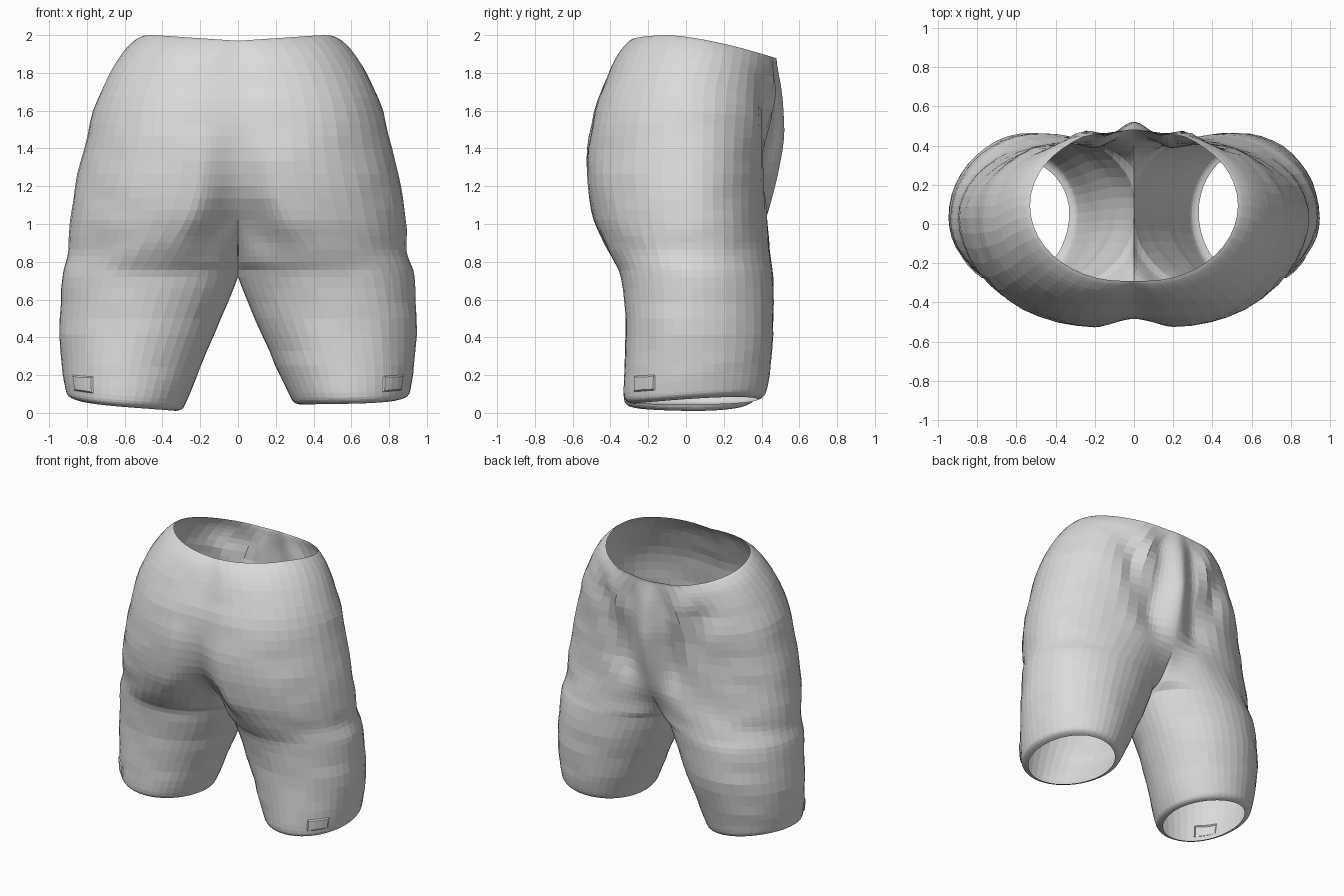
import bpy, bmesh, math
from mathutils import Vector, noise

if "Cube" in bpy.data.objects:
    bpy.data.objects.remove(bpy.data.objects["Cube"], do_unlink=True)

# Half section keys, hem to waist:
# height, outer x, inner x, front y, back y, centre front y, centre back y, bulge x
KEYS = [
    (.04, .86, .33, -.28, .38, .06, .06, .6),
    (.055, .9, .295, -.315, .41, .06, .06, .6),
    (.1, .915, .27, -.33, .43, .06, .06, .59),
    (.25, .935, .2, -.325, .45, .07, .07, .57),
    (.5, .945, .09, -.32, .465, .08, .08, .52),
    (.72, .93, 0, -.345, .46, .08, .08, .46),
    (.8, .915, 0, -.38, .45, -.07, .25, .41),
    (.9, .895, 0, -.435, .44, -.2, .35, .35),
    (1.02, .885, 0, -.485, .43, -.32, .42, .28),
    (1.2, .86, 0, -.52, .43, -.44, .47, .22),
    (1.4, .815, 0, -.52, .44, -.485, .49, .2),
    (1.6, .77, 0, -.485, .46, -.47, .5, .2),
    (1.8, .685, 0, -.415, .47, -.405, .49, .17),
    (1.92, .615, 0, -.36, .47, -.35, .48, .12),
    (1.98, .56, 0, -.315, .47, -.31, .475, .08),
    (2, .53, 0, -.29, .475, -.29, .475, .06),
]
STEPS = 3      # rings between keys
QUARTER = 11   # segments per quarter of a section


def ramp(value, low, high):
    t = min(1, max(0, (value - low) / (high - low)))
    return t * t * (3 - 2 * t)


def section(i, t):
    """Smooth interpolation between neighbouring keys."""
    last = len(KEYS) - 1
    rows = [KEYS[min(last, max(0, i + k))] for k in (-1, 0, 1, 2)]
    out = []
    for a, b, c, d in zip(*rows):
        out.append(b + t * (c - a + t * (2 * a - 5 * b + 4 * c - d
                                         + t * (3 * (b - c) + d - a))) / 2)
    out[2] = max(0, out[2])
    if out[5] > out[6]:
        out[5] = out[6] = (out[5] + out[6]) / 2
    return out


def outline(z, outer, inner, front, back, c_front, c_back, cx):
    """Strip of points from the inner front, round the outside, to the inner back."""
    mid = .03 + .065 * ramp(z, 1.7, 2)
    soft = ramp(z, .72, 1.05)      # the legs blend smoothly into the body
    points = []
    for k in range(4 * QUARTER + 2):
        half = k > 2 * QUARTER
        j = 4 * QUARTER + 1 - k if half else k
        edge, centre = (back, c_back) if half else (front, c_front)
        a = math.pi / 2 * j / QUARTER
        if j <= QUARTER:
            x = cx - (cx - inner) * math.cos(a)
            blend = (1 - soft) * math.sin(a) + soft * ramp(1 - math.cos(a), 0, 1)
            y = centre + (edge - centre) * blend
        else:
            x = cx - (outer - cx) * math.cos(a)
            y = mid + (edge - mid) * math.sin(a)
        points.append((x, y, z, mid, back))
    return points


def cloth(x, y, z, mid, back, side):
    """Tilt the openings and add the pleats and creases."""
    top = ramp(z, 1.3, 2)
    hem = 1 - ramp(z, .05, .35)
    depth = max(0, (y - mid) / (back - mid))
    # pleats gathered at the back
    pleat = ramp(z, 1.05, 1.45) * (1 - .7 * ramp(z, 1.8, 2)) * (1 - ramp(x, .3, .4))
    y += .018 * depth * pleat * math.cos(x * math.tau / .27)
    # groove from the waist down to the crotch, between seat panel and thigh
    groove = ramp(z, .95, 1.25) * (1 - ramp(z, 1.7, 1.98))
    across = (x - .14 - .35 * (z - 1)) / .11
    y -= .045 * depth * groove * math.exp(-across * across)
    # one leg is narrower at the back of the hem
    if side < 0:
        y -= .05 * depth * (1 - ramp(z, .1, .55))
    # soft creases
    n = noise.noise(Vector((side * x * 3, y * 3, z * 6)))
    n += .5 * noise.noise(Vector((side * x * 7, y * 7, z * 9)))
    n *= .008 * ramp(z, .1, .3) * (1 - ramp(z, 1.75, 1.95))
    fold = -.008 * math.exp(-((z - .9 + .2 * (x - .6)) / .06) ** 2) * ramp(x, .45, .75)
    out = Vector((x - .45, y - mid, 0)).normalized() * (n + fold)
    lift = -.12 * (max(0, y + .1) / .57) ** 1.5
    lift -= .03 * max(0, 1 - x / .45) * ramp(-y, -.1, .25)
    low = -.033 if side < 0 else .002
    tilt = low + (.035 + .07 * y - low) * (x - .3) / .6
    return (side * (x + out.x * ramp(x, 0, .15)), y + out.y,
            z + top * lift + hem * tilt)


# Shorts: two strips welded along the centre seam
bm = bmesh.new()
tabs = []
for side in (-1, 1):
    rings = []
    for i in range(len(KEYS) - 1):
        for s in range(STEPS):
            rings.append(section(i, s / STEPS))
    rings.append(list(KEYS[-1]))
    grid = [[bm.verts.new(cloth(*p, side)) for p in outline(*r)] for r in rings]
    for level, (a, b) in enumerate(zip(grid, grid[1:])):
        for k in range(len(a) - 1):
            face = bm.faces.new((a[k], a[k + 1], b[k + 1], b[k]))
            if level in (6, 7) and 15 <= k <= 17:
                tabs.append(face)
bmesh.ops.remove_doubles(bm, verts=bm.verts, dist=.0005)
bmesh.ops.recalc_face_normals(bm, faces=bm.faces)

# Small raised tabs on the front of each hem
bmesh.ops.inset_region(bm, faces=tabs, thickness=.008, depth=.008)

mesh = bpy.data.meshes.new("shorts")
bm.to_mesh(mesh)
bm.free()
shorts = bpy.data.objects.new("shorts", mesh)
bpy.context.collection.objects.link(shorts)

# Plain grey cloth
grey = bpy.data.materials.new("grey_cloth")
grey.use_nodes = True
colour = (.7, .7, .7, 1)
grey.diffuse_color = colour
grey.node_tree.nodes["Principled BSDF"].inputs["Base Color"].default_value = colour
mesh.materials.append(grey)
